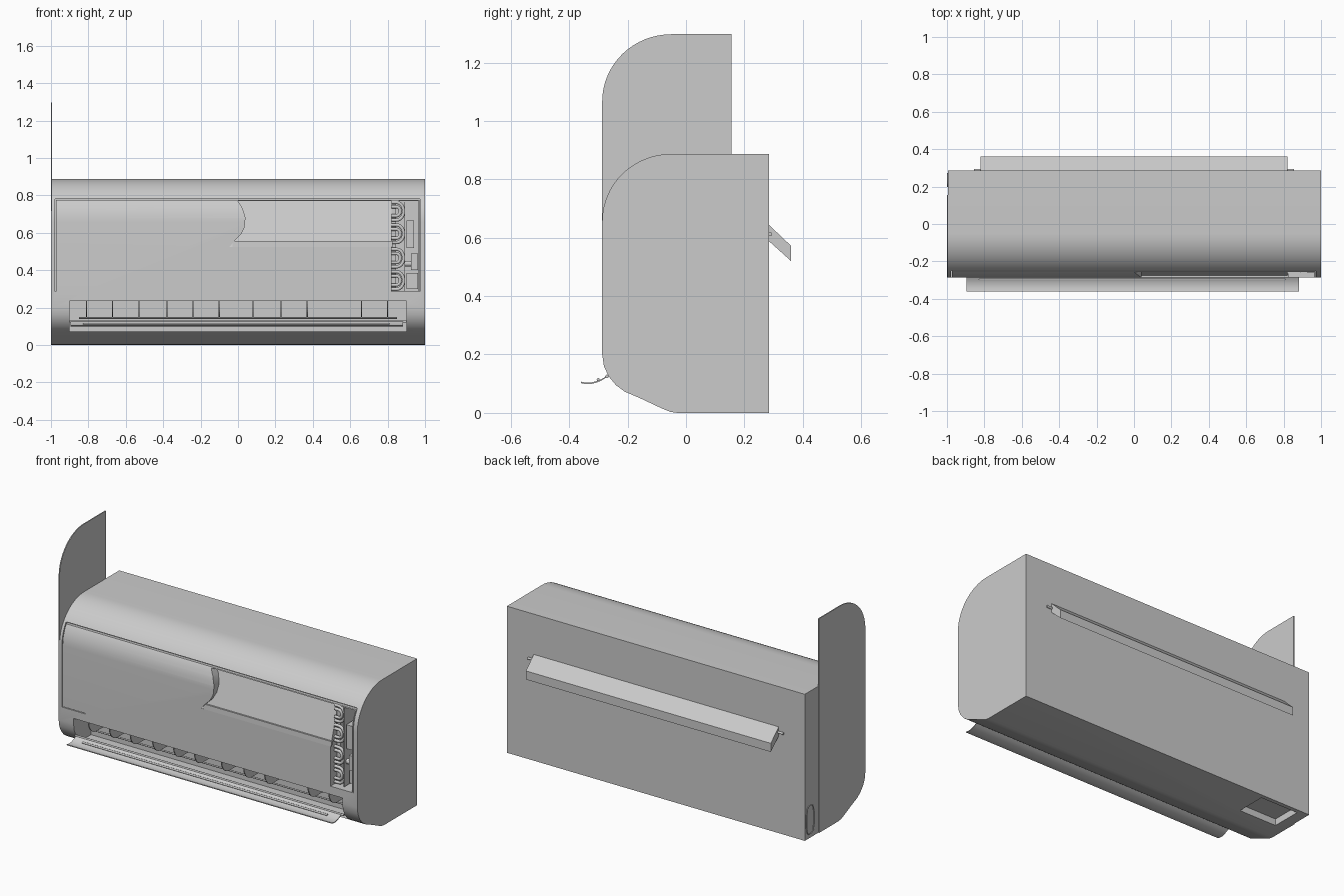
import bpy, bmesh, math
from mathutils import Vector

if "Cube" in bpy.data.objects:
    bpy.data.objects.remove(bpy.data.objects["Cube"])


def finish(name, bm, smooth=False):
    bmesh.ops.recalc_face_normals(bm, faces=bm.faces[:])
    me = bpy.data.meshes.new(name)
    bm.to_mesh(me)
    bm.free()
    ob = bpy.data.objects.new(name, me)
    bpy.context.scene.collection.objects.link(ob)
    if smooth:
        smooth_shade(ob)
    return ob


def activate(ob):
    bpy.ops.object.select_all(action='DESELECT')
    ob.select_set(True)
    bpy.context.view_layer.objects.active = ob


def smooth_shade(ob):
    activate(ob)
    bpy.ops.object.shade_smooth_by_angle(angle=math.radians(30))


def loft(name, ring_a, ring_b, smooth=False):
    """Closed solid between two matching rings of points."""
    bm = bmesh.new()
    a = [bm.verts.new(p) for p in ring_a]
    b = [bm.verts.new(p) for p in ring_b]
    bm.faces.new(a)
    bm.faces.new(b)
    n = len(a)
    for i in range(n):
        j = (i + 1) % n
        bm.faces.new((a[i], a[j], b[j], b[i]))
    return finish(name, bm, smooth)


def prism(name, pts, x0, x1, smooth=False):
    return loft(name, [(x0, y, z) for y, z in pts], [(x1, y, z) for y, z in pts], smooth)


def box(name, x0, x1, y0, y1, z0, z1):
    return prism(name, [(y0, z0), (y1, z0), (y1, z1), (y0, z1)], x0, x1)


def cut(ob, cutter):
    cutter.hide_render = True
    m = ob.modifiers.new("cut", 'BOOLEAN')
    m.operation = 'DIFFERENCE'
    m.solver = 'EXACT'
    m.object = cutter
    activate(ob)
    bpy.ops.object.modifier_apply(modifier=m.name)
    bpy.data.objects.remove(cutter)


def tube(name, pts, r):
    cu = bpy.data.curves.new(name, 'CURVE')
    cu.dimensions = '3D'
    cu.bevel_depth = r
    cu.bevel_resolution = 3
    cu.use_fill_caps = True
    sp = cu.splines.new('POLY')
    sp.points.add(len(pts) - 1)
    for p, c in zip(sp.points, pts):
        p.co = (*c, 1)
    ob = bpy.data.objects.new(name, cu)
    bpy.context.scene.collection.objects.link(ob)
    return ob


def side_profile(top, back):
    """Side outline (y, z): sloped underside, straight front, rounded top."""
    pts = [(back, 0), (-0.03, 0), (-0.055, 0.004), (-0.08, 0.014), (-0.15, 0.047), (-0.21, 0.073),
           (-0.24, 0.095), (-0.265, 0.125), (-0.281, 0.16), (-0.287, 0.2)]
    for i in range(17):
        t = math.pi / 2 * i / 16
        pts.append((-0.05 - 0.237 * math.cos(t), top - 0.23 + 0.23 * math.sin(t)))
    return pts + [(back, top)]


# main casing
body = prism("casing", side_profile(0.887, 0.285), -0.995, 1.0)

# coil window, air outlet and underside recess
cut(body, box("window_cut", 0.82, 0.965, -0.4, -0.15, 0.285, 0.77))
cut(body, box("outlet_cut", -0.9, 0.9, -0.4, -0.12, 0.073, 0.235))
cut(body, box("under_cut", -0.93, -0.68, 0.08, 0.26, -0.1, 0.04))

# cutaway in the front panel with a sloping floor
front = [(0, 0.77), (0.025, 0.73), (0.04, 0.68), (0.035, 0.63), (0.015, 0.59),
         (-0.02, 0.555), (-0.045, 0.525), (0.83, 0.525), (0.83, 0.77)]
cut(body, loft("cutaway_cut", [(x, -0.4, z) for x, z in front],
               [(x, -0.284 + (z - 0.525) * 0.3, z) for x, z in front]))

# panel gap lines
cut(body, box("gap_top_cut", -0.975, 0.97, -0.4, -0.235, 0.775, 0.784))
cut(body, box("gap_left_cut", -0.978, -0.973, -0.4, -0.24, 0.285, 0.78))
cut(body, box("gap_right_cut", 0.97, 0.974, -0.4, -0.24, 0.285, 0.78))
cut(body, box("gap_bottom_cut", -0.978, -0.82, -0.4, -0.28, 0.283, 0.287))
smooth_shade(body)

# lip below the cutaway
prism("cutaway_lip", [(-0.287, 0.525), (-0.28, 0.525), (-0.265, 0.555), (-0.285, 0.555)], -0.03, 0.825)

# tall end plate on the left
prism("end_plate", side_profile(1.297, 0.155), -1.0, -0.994, True)

# knockout outline at the rear left corner
ring = []
for i in range(24):
    t = math.tau * i / 24
    c, s = math.cos(t), math.sin(t)
    ring.append((-0.9965, 0.235 + 0.035 * math.copysign(abs(c) ** 0.6, c),
                 0.11 + 0.085 * math.copysign(abs(s) ** 0.6, s)))
tube("knockout_rim", ring + ring[:1], 0.003)

# coil hairpins and tube sheet behind the window
for k, z in enumerate((0.715, 0.595, 0.465, 0.345)):
    for r in (0.047, 0.024):
        arc = [(0.848 + r * 0.8 * math.sin(math.pi * i / 14), -0.245, z + r * math.cos(math.pi * i / 14))
               for i in range(15)]
        tube(f"coil_bend_{k}_{r}", [(0.821, -0.245, z + r)] + arc + [(0.821, -0.245, z - r)], 0.009)
box("tube_sheet", 0.821, 0.845, -0.225, -0.155, 0.29, 0.765)
box("divider", 0.889, 0.894, -0.26, -0.155, 0.29, 0.765)

# control parts behind the window
box("control_box", 0.9, 0.94, -0.25, -0.15, 0.52, 0.665)
box("terminal_block", 0.925, 0.963, -0.26, -0.15, 0.4, 0.49)
box("terminal_base", 0.9, 0.963, -0.22, -0.15, 0.3, 0.385)
tube("motor_shaft", [(0.89, -0.23, 0.435), (0.93, -0.23, 0.435)], 0.016)

# vertical louvre blades in the outlet
for i, x in enumerate((-0.81, -0.67, -0.53, -0.38, -0.24, -0.1, 0.08, 0.23, 0.37, 0.66, 0.8)):
    pts = [(-0.12, 0.236), (-0.12, 0.15)]
    pts += [(-0.2 - 0.075 * math.sin(math.pi / 2 * j / 8), 0.236 - 0.086 * math.cos(math.pi / 2 * j / 8))
            for j in range(9)]
    prism(f"louvre_blade_{i}", pts, x - 0.003, x + 0.003)
tube("louvre_link", [(-0.85, -0.19, 0.145), (0.85, -0.19, 0.145)], 0.005)

# curved outlet flap with stiffening rib
curve = [(-0.36, 0.102), (-0.345, 0.099), (-0.325, 0.099), (-0.305, 0.104), (-0.285, 0.113), (-0.268, 0.125)]
prism("outlet_flap", curve + [(y, z + 0.005) for y, z in reversed(curve)], -0.895, 0.882, True)
tube("flap_rib", [(-0.83, -0.3, 0.113), (0.81, -0.3, 0.113)], 0.006)
tube("flap_hinge_rod", [(-0.9, -0.27, 0.125), (0.9, -0.27, 0.125)], 0.006)

# rear mounting rail with end pins
prism("rear_rail", [(0.28, 0.648), (0.36, 0.572), (0.36, 0.52), (0.28, 0.592)], -0.82, 0.82)
for s in (-1, 1):
    tube("rail_pin", [(s * 0.81, 0.288, 0.612), (s * 0.855, 0.288, 0.612)], 0.007)
